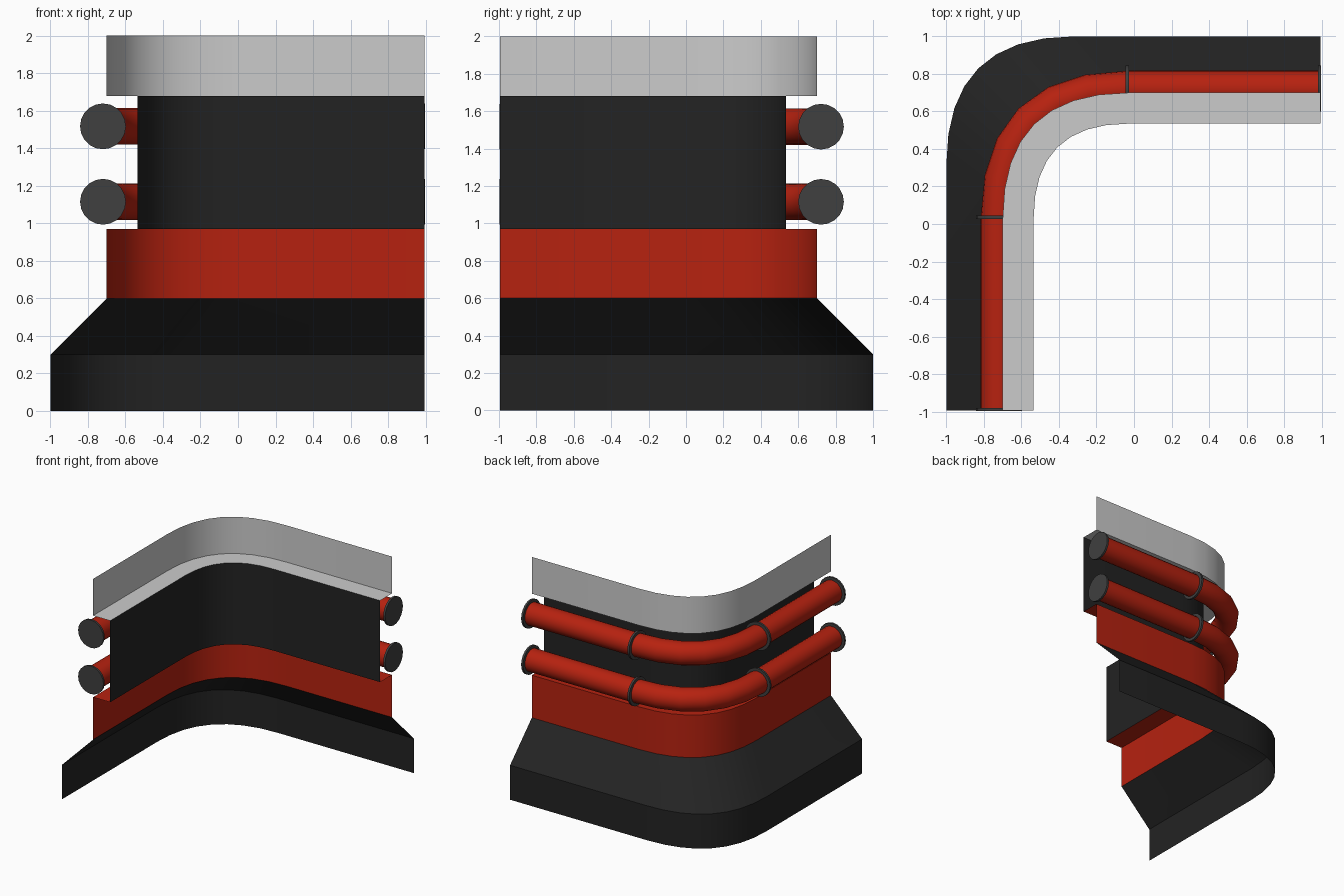
import bpy, bmesh, math
from mathutils import Vector, Matrix

if "Cube" in bpy.data.objects:
    bpy.data.objects.remove(bpy.data.objects["Cube"])

END = 0.995  # reach of both legs


def material(name, rgb):
    m = bpy.data.materials.new(name)
    m.diffuse_color = (*rgb, 1)
    m.use_nodes = True
    m.node_tree.nodes["Principled BSDF"].inputs["Base Color"].default_value = m.diffuse_color
    return m


BLACK = material("black", (0.0166, 0.0166, 0.0166))
RED = material("red", (0.47, 0.0157, 0.005))
DARK = material("dark_grey", (0.05, 0.05, 0.05))


def corner_path(d, start=0.03, n=8):
    """L-shaped path at distance d, with a parabolic rounded corner."""
    a, c, b = Vector((-d, start)), Vector((-d, d)), Vector((-start, d))
    pts = [Vector((-d, -END))]
    for i in range(n + 1):
        t = i / n
        pts.append(a * (1 - t) ** 2 + c * 2 * t * (1 - t) + b * t * t)
    return pts + [Vector((END, d))]


def finish(name, bm, mat, angle=40):
    me = bpy.data.meshes.new(name)
    bm.to_mesh(me)
    bm.free()
    ob = bpy.data.objects.new(name, me)
    bpy.context.collection.objects.link(ob)
    if mat:
        me.materials.append(mat)
    bpy.ops.object.select_all(action='DESELECT')
    ob.select_set(True)
    bpy.context.view_layer.objects.active = ob
    bpy.ops.object.shade_smooth_by_angle(angle=math.radians(angle))
    return ob


def skin(bm, rings, closed=False):
    """Bridge successive rows of points with quads."""
    rows = [[bm.verts.new(p) for p in r] for r in rings]
    m = len(rows[0])
    for r0, r1 in zip(rows, rows[1:]):
        for j in range(m if closed else m - 1):
            k = (j + 1) % m
            bm.faces.new((r0[j], r1[j], r1[k], r0[k]))


def wall(name, profile, mat):
    """Sweep (distance, height) profile round the corner."""
    rows = [[(p.x, p.y, z) for p in corner_path(d, 0.32 if d > 0.9 else 0.03)]
            for d, z in profile]
    bm = bmesh.new()
    skin(bm, rows)
    finish(name, bm, mat, 30)


# Wall bands from floor to top
wall("base_skirt", [(1, 0), (1, 0.3), (0.7, 0.6)], BLACK)
wall("red_band", [(0.7, 0.6), (0.7, 0.97), (0.535, 0.97)], RED)
wall("recess_panel", [(0.535, 0.97), (0.535, 1.68)], BLACK)
wall("top_band", [(0.535, 1.68), (0.7, 1.68), (0.7, 2.0)], None)


def pipe(name, z, d=0.72, r=0.097, sides=20):
    pts = corner_path(d, n=6)
    rings = []
    for i, p in enumerate(pts):
        t = (pts[min(i + 1, len(pts) - 1)] - pts[max(i - 1, 0)]).normalized()
        side = Vector((-t.y, t.x))
        ring = []
        for s in range(sides):
            a = 2 * math.pi * s / sides
            q = p + side * r * math.cos(a)
            ring.append((q.x, q.y, z + r * math.sin(a)))
        rings.append(ring)
    bm = bmesh.new()
    skin(bm, rings, True)
    bmesh.ops.recalc_face_normals(bm, faces=bm.faces)
    finish(name, bm, RED, 50)


def collar(name, x, y, z, axis):
    bm = bmesh.new()
    rot = Matrix.Rotation(math.pi / 2, 4, 'X' if axis == 'y' else 'Y')
    bmesh.ops.create_cone(bm, cap_ends=True, segments=20, radius1=0.122,
                          radius2=0.122, depth=0.018,
                          matrix=Matrix.Translation((x, y, z)) @ rot)
    finish(name, bm, DARK)


# Two rails with end caps and joint collars
for label, z in (("lower", 1.115), ("upper", 1.517)):
    pipe(label + "_pipe", z)
    e = END - 0.006
    collar(label + "_front_cap", -0.72, -e, z, 'y')
    collar(label + "_front_collar", -0.72, 0.035, z, 'y')
    collar(label + "_right_collar", -0.035, 0.722, z, 'x')
    collar(label + "_right_cap", e, 0.722, z, 'x')
